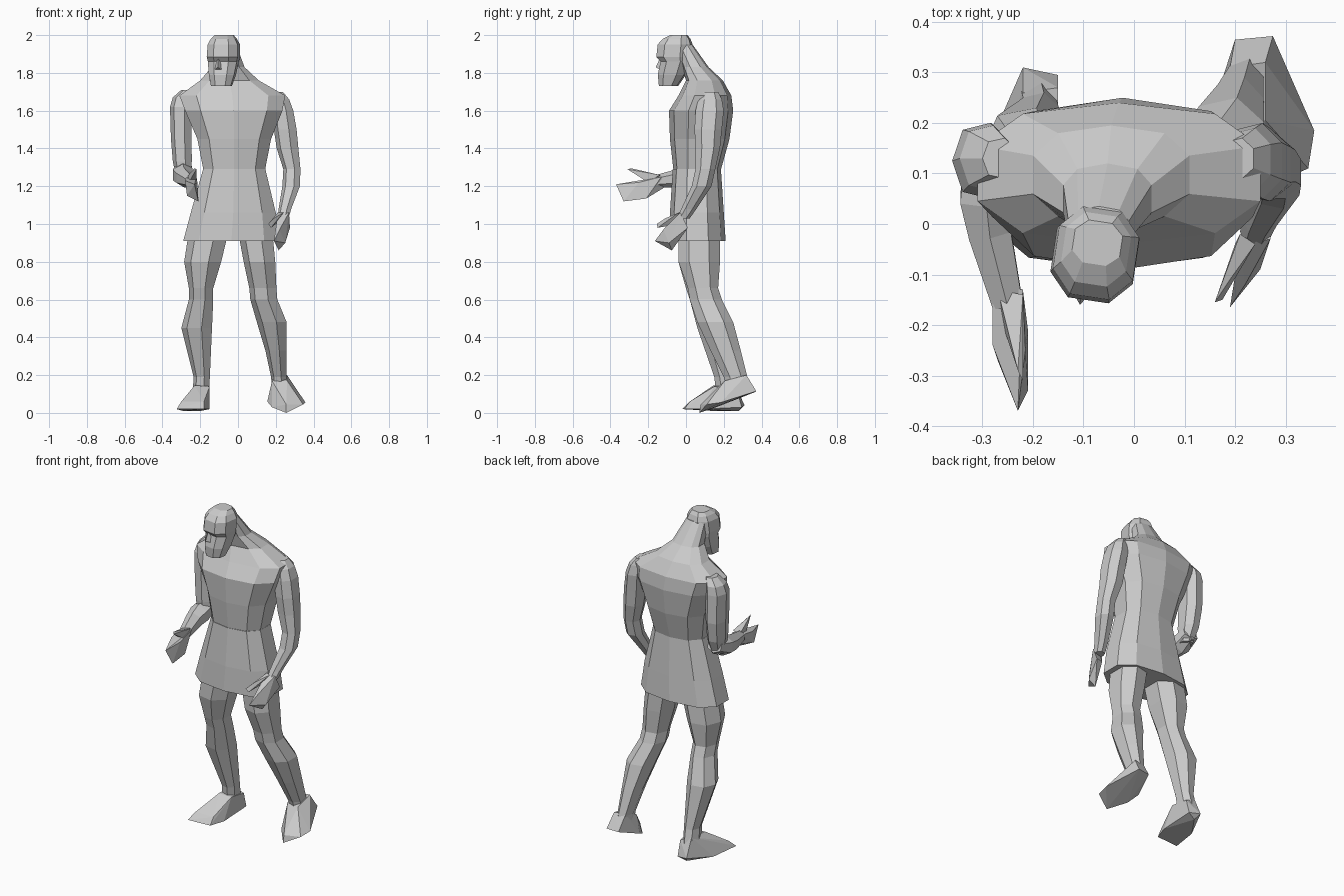
import bpy, bmesh, math
from mathutils import Vector


def finish(name, bm):
    bmesh.ops.recalc_face_normals(bm, faces=bm.faces[:])
    mesh = bpy.data.meshes.new(name)
    bm.to_mesh(mesh)
    bm.free()
    ob = bpy.data.objects.new(name, mesh)
    bpy.context.collection.objects.link(ob)
    return ob


def skin(name, rings):
    """Bridge equal rings of points and cap both ends."""
    bm = bmesh.new()
    vs = [[bm.verts.new(p) for p in r] for r in rings]
    n = len(vs[0])
    for a, b in zip(vs, vs[1:]):
        for i in range(n):
            j = (i + 1) % n
            bm.faces.new((a[i], a[j], b[j], b[i]))
    bm.faces.new(vs[0])
    bm.faces.new(vs[-1])
    return finish(name, bm)


def unit(n, power):
    """Squarish n-gon filling the -1..1 box."""
    pts = []
    for i in range(n):
        a = math.tau * (i + 0.5) / n
        c, s = math.cos(a), math.sin(a)
        pts.append((math.copysign(abs(c) ** power, c), math.copysign(abs(s) ** power, s)))
    mx = max(abs(p[0]) for p in pts)
    my = max(abs(p[1]) for p in pts)
    return [(x / mx, y / my) for x, y in pts]


def loft(name, boxes, n=8, power=0.9, yaw=0.0):
    """Stack horizontal rings given as z, x0, x1, y0, y1."""
    rings = []
    cs, sn = math.cos(yaw), math.sin(yaw)
    for z, x0, x1, y0, y1 in boxes:
        r = []
        for u, v in unit(n, power):
            dx, dy = u * (x1 - x0) / 2, v * (y1 - y0) / 2
            r.append(((x0 + x1) / 2 + dx * cs - dy * sn, (y0 + y1) / 2 + dx * sn + dy * cs, z))
        rings.append(r)
    return skin(name, rings)


def tube(name, stations, n=6):
    """Sweep along points given as centre, half width, half height."""
    pts = [Vector(s[0]) for s in stations]
    rings = []
    for i, (c, w, h) in enumerate(stations):
        t = (pts[min(i + 1, len(pts) - 1)] - pts[max(i - 1, 0)]).normalized()
        side = (Vector((1, 0, 0)) - t * t.x).normalized()
        up = t.cross(side)
        rings.append([Vector(c) + side * u * w + up * v * h for u, v in unit(n, 1)])
    return skin(name, rings)


def hull(name, pts):
    bm = bmesh.new()
    for p in pts:
        bm.verts.new(p)
    res = bmesh.ops.convex_hull(bm, input=bm.verts[:])
    junk = {g for g in res["geom_interior"] if isinstance(g, bmesh.types.BMVert)}
    bmesh.ops.delete(bm, geom=list(junk), context='VERTS')
    return finish(name, bm)


# Tunic skirt and upper body rising into the neck
loft("tunic_skirt", [(0.91, -0.29, 0.22, -0.09, 0.21), (1.06, -0.25, 0.20, -0.085, 0.20),
                     (1.29, -0.185, 0.145, -0.07, 0.185)], 10, 0.8)
loft("torso", [(1.27, -0.18, 0.14, -0.065, 0.18), (1.45, -0.215, 0.175, -0.085, 0.23),
               (1.60, -0.28, 0.235, -0.09, 0.25), (1.68, -0.31, 0.25, -0.04, 0.24),
               (1.76, -0.20, 0.11, 0.0, 0.195), (1.83, -0.14, 0.035, -0.02, 0.12),
               (1.95, -0.13, -0.01, -0.06, 0.035)], 10, 0.8)

# Head tapering into a beard, with brow, eye recess and nose, turned slightly sideways
loft("head", [(1.73, -0.14, -0.035, -0.14, -0.045), (1.79, -0.15, -0.015, -0.145, -0.005),
              (1.86, -0.155, 0.0, -0.13, 0.02), (1.885, -0.16, 0.005, -0.152, 0.025),
              (1.95, -0.155, 0.005, -0.145, 0.03), (1.98, -0.14, -0.01, -0.12, 0.02),
              (2.0, -0.12, -0.025, -0.08, 0.005)], 8, 0.8, -0.15)
hull("nose", [(-0.105, -0.135, 1.885), (-0.13, -0.12, 1.81), (-0.075, -0.125, 1.81), (-0.107, -0.16, 1.83)])

# Hanging left arm
loft("left_arm", [(1.70, 0.17, 0.24, 0.09, 0.17), (1.66, 0.18, 0.275, 0.065, 0.19),
                  (1.60, 0.18, 0.298, 0.05, 0.20), (1.50, 0.19, 0.316, 0.045, 0.19),
                  (1.40, 0.205, 0.325, 0.05, 0.18), (1.29, 0.24, 0.335, 0.05, 0.155),
                  (1.20, 0.235, 0.332, 0.03, 0.135), (1.08, 0.215, 0.285, -0.025, 0.055),
                  (1.03, 0.21, 0.27, -0.05, 0.02)], 7)
hull("left_hand", [(0.21, -0.04, 1.05), (0.27, -0.03, 1.06), (0.275, 0.01, 0.98), (0.23, 0.0, 0.98),
                   (0.19, -0.165, 0.91), (0.215, -0.075, 0.86), (0.25, -0.09, 0.90), (0.22, -0.12, 0.97)])
hull("left_thumb", [(0.21, -0.02, 1.06), (0.24, -0.04, 1.06), (0.20, -0.04, 1.0), (0.16, -0.155, 1.0),
                    (0.175, -0.15, 0.98), (0.19, -0.11, 1.03)])

# Bent right arm reaching forward
loft("right_upper_arm", [(1.71, -0.30, -0.23, 0.09, 0.17), (1.67, -0.345, -0.24, 0.065, 0.195),
                         (1.62, -0.36, -0.24, 0.05, 0.20), (1.45, -0.355, -0.24, 0.05, 0.20),
                         (1.33, -0.345, -0.24, 0.05, 0.18), (1.24, -0.325, -0.25, 0.06, 0.14)], 7)
tube("right_forearm", [((-0.29, 0.14, 1.29), 0.045, 0.04), ((-0.292, 0.05, 1.26), 0.052, 0.06),
                       ((-0.285, -0.02, 1.245), 0.042, 0.052), ((-0.25, -0.16, 1.225), 0.03, 0.033)])
hull("right_hand", [(-0.28, -0.13, 1.25), (-0.22, -0.13, 1.25), (-0.25, -0.12, 1.19), (-0.28, -0.24, 1.23),
                    (-0.21, -0.21, 1.135), (-0.23, -0.37, 1.21), (-0.21, -0.33, 1.12), (-0.27, -0.27, 1.15),
                    (-0.215, -0.25, 1.22)])
hull("right_thumb", [(-0.27, -0.13, 1.25), (-0.22, -0.14, 1.26), (-0.22, -0.2, 1.22), (-0.26, -0.2, 1.22),
                     (-0.22, -0.31, 1.29), (-0.23, -0.29, 1.295), (-0.24, -0.22, 1.27)])

# Legs
loft("left_leg", [(0.96, 0.0, 0.19, -0.04, 0.18), (0.80, 0.03, 0.205, -0.04, 0.18),
                  (0.66, 0.06, 0.21, 0.01, 0.17), (0.60, 0.065, 0.215, 0.02, 0.19),
                  (0.48, 0.10, 0.265, 0.06, 0.25), (0.33, 0.145, 0.262, 0.13, 0.29),
                  (0.19, 0.175, 0.26, 0.20, 0.325), (0.12, 0.18, 0.265, 0.22, 0.34)], 7)
loft("right_leg", [(0.96, -0.26, -0.04, -0.04, 0.18), (0.80, -0.285, -0.08, -0.04, 0.18),
                   (0.66, -0.26, -0.125, 0.0, 0.16), (0.60, -0.26, -0.125, 0.02, 0.18),
                   (0.45, -0.30, -0.13, 0.06, 0.23), (0.19, -0.235, -0.145, 0.15, 0.26),
                   (0.10, -0.24, -0.15, 0.16, 0.28)], 7)

# Feet: left one pushes off with its heel raised
hull("left_foot", [(0.20, 0.365, 0.11), (0.275, 0.372, 0.115), (0.18, 0.22, 0.17), (0.26, 0.205, 0.17),
                   (0.26, 0.32, 0.20), (0.19, 0.31, 0.20), (0.155, 0.225, 0.06), (0.18, 0.16, 0.03),
                   (0.255, 0.07, 0.0), (0.357, 0.185, 0.055), (0.345, 0.11, 0.045), (0.255, 0.078, 0.045)])
hull("right_foot", [(-0.22, 0.31, 0.04), (-0.15, 0.295, 0.03), (-0.15, 0.27, 0.12), (-0.22, 0.26, 0.15),
                    (-0.15, 0.15, 0.14), (-0.23, 0.145, 0.145), (-0.15, 0.08, 0.02), (-0.18, -0.01, 0.02),
                    (-0.325, -0.02, 0.02), (-0.30, 0.02, 0.06), (-0.18, 0.02, 0.06), (-0.29, 0.15, 0.01),
                    (-0.20, 0.28, 0.01)])
